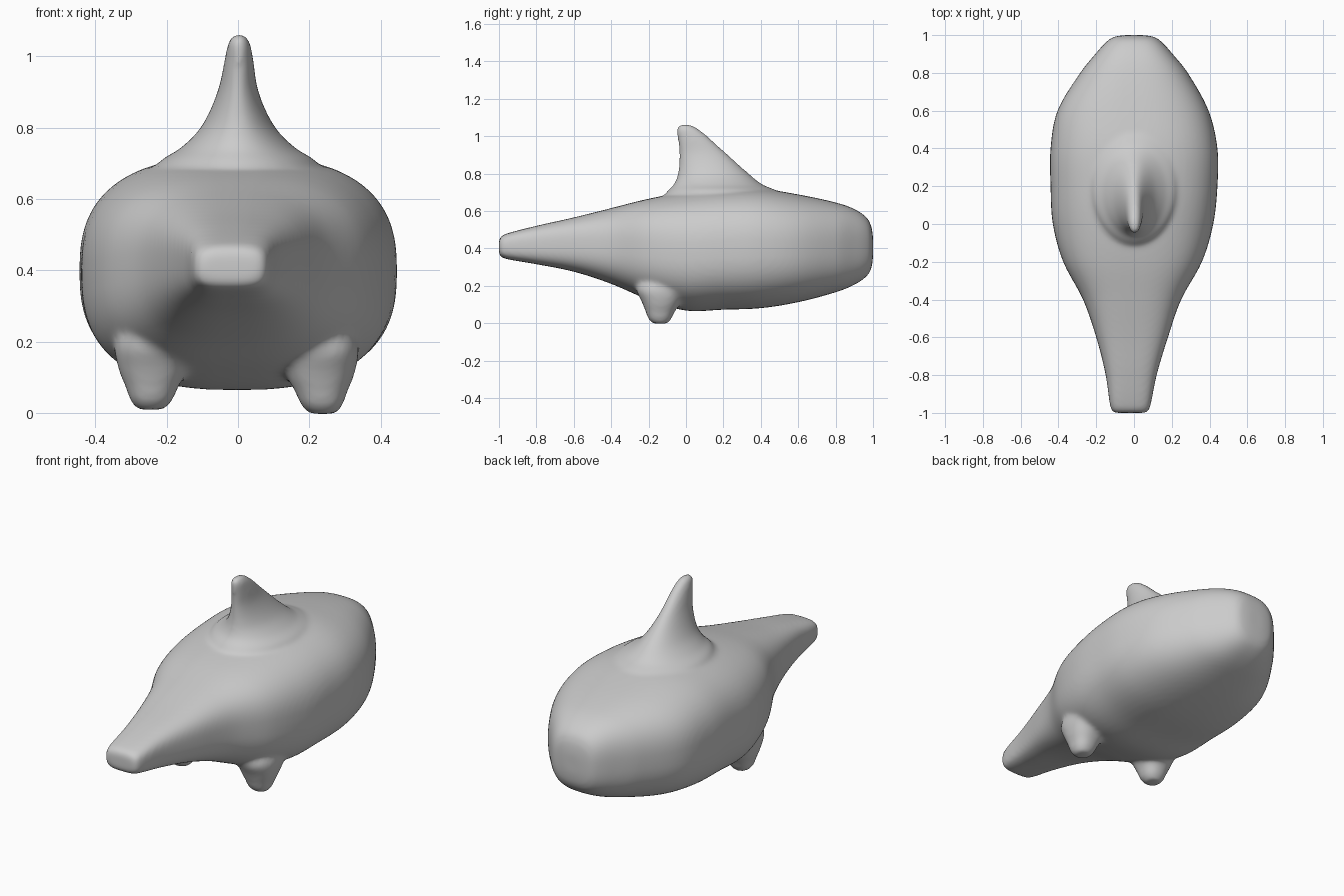
import bpy
import bmesh
from math import cos, sin, pi, copysign
from mathutils import Vector

cube = bpy.data.objects.get("Cube")
if cube:
    bpy.data.objects.remove(cube, do_unlink=True)


def rounded(value, power):
    return copysign(abs(value) ** (2 / power), value)


def smooth_rows(rows, steps=6):
    """Blend sparse section rows with a Catmull-Rom spline."""
    rows = [Vector(r) for r in rows]
    out = []
    for i in range(len(rows) - 1):
        a, b = rows[i], rows[i + 1]
        before, after = rows[max(i - 1, 0)], rows[min(i + 2, len(rows) - 1)]
        # Tangents are scaled by the spacing along the first column
        span = b[0] - a[0]
        m0 = (b - before) * (span / (b[0] - before[0]))
        m1 = (after - a) * (span / (after[0] - a[0]))
        for k in range(steps):
            t = k / steps
            u = 1 - t
            out.append(a * (u * u * (1 + 2 * t)) + b * (t * t * (3 - 2 * t))
                       + m0 * (t * u * u) - m1 * (t * t * u))
    return out + [rows[-1]]


def loft(bm, rows, along_y, sides=56):
    """Rows: position, x min, x max, other min, other max, roundness power."""
    rings = []
    for pos, x0, x1, v0, v1, power in smooth_rows(rows):
        ring = []
        for k in range(sides):
            a = 2 * pi * k / sides
            x = (x0 + x1) / 2 + (x1 - x0) / 2 * rounded(cos(a), power)
            v = (v0 + v1) / 2 + (v1 - v0) / 2 * rounded(sin(a), power)
            ring.append(bm.verts.new((x, pos, v) if along_y else (x, v, pos)))
        rings.append(ring)
    faces = [bm.faces.new(rings[0]), bm.faces.new(rings[-1])]
    for low, high in zip(rings, rings[1:]):
        for k in range(sides):
            n = (k + 1) % sides
            faces.append(bm.faces.new((low[k], low[n], high[n], high[k])))
    bmesh.ops.recalc_face_normals(bm, faces=faces)


bm = bmesh.new()

# Main body, from the narrow front end to the blunt back
loft(bm, [
    (-1.0, -.11, .07, .36, .455, 3.5),
    (-.97, -.125, .085, .345, .475, 3.5),
    (-.8, -.15, .12, .315, .52, 3.2),
    (-.6, -.2, .18, .275, .565, 3),
    (-.4, -.27, .25, .21, .615, 2.8),
    (-.2, -.375, .36, .125, .665, 2.7),
    (0, -.43, .42, .067, .7, 2.6),
    (.2, -.442, .442, .072, .718, 2.6),
    (.4, -.442, .442, .08, .718, 2.6),
    (.6, -.405, .395, .112, .688, 2.6),
    (.8, -.285, .285, .165, .645, 2.6),
    (.9, -.205, .205, .205, .61, 2.7),
    (.97, -.14, .14, .255, .56, 2.8),
    (.993, -.1, .1, .3, .51, 2.8),
    (1.0, -.05, .05, .35, .46, 2.8),
], True)

# Back fin, flaring into the body
loft(bm, [
    (.6, -.16, .16, -.02, .4, 2),
    (.68, -.225, .225, -.11, .5, 2),
    (.71, -.215, .215, -.095, .48, 2),
    (.74, -.165, .165, -.065, .41, 2),
    (.8, -.105, .105, -.043, .335, 2),
    (.9, -.058, .058, -.036, .225, 2),
    (1.0, -.036, .042, -.047, .115, 2),
    (1.04, -.028, .034, -.052, .065, 2),
    (1.063, -.014, .02, -.035, .02, 2),
], False)

# Stubby feet; the left one reaches slightly lower
for side, lift in ((-1, .012), (1, 0)):
    shift = -.008 if side < 0 else 0
    foot = []
    for z, inner, outer, front, back in (
            (-.003, .2, .275, -.175, -.1), (.02, .178, .293, -.2, -.08),
            (.06, .16, .307, -.215, -.06), (.11, .135, .327, -.235, -.03),
            (.19, .13, .337, -.265, .01), (.3, .17, .28, -.2, -.05)):
        x0, x1 = sorted((side * inner + shift, side * outer + shift))
        foot.append((z + lift, x0, x1, front, back, 2.3))
    loft(bm, foot, False)

mesh = bpy.data.meshes.new("finned_body")
bm.to_mesh(mesh)
bm.free()
body = bpy.data.objects.new("finned_body", mesh)
bpy.context.collection.objects.link(body)
mesh.shade_smooth()

# Plain grey surface
grey = bpy.data.materials.new("plain_grey")
grey.use_nodes = True
colour = (.6, .6, .6, 1)
grey.diffuse_color = colour
grey.node_tree.nodes["Principled BSDF"].inputs["Base Color"].default_value = colour
mesh.materials.append(grey)

# Fuse the parts into one skin and soften the joins
fuse = body.modifiers.new("fuse", 'REMESH')
fuse.mode = 'VOXEL'
fuse.voxel_size = .011
fuse.use_smooth_shade = True
soften = body.modifiers.new("soften", 'SMOOTH')
soften.factor = .5
soften.iterations = 16
